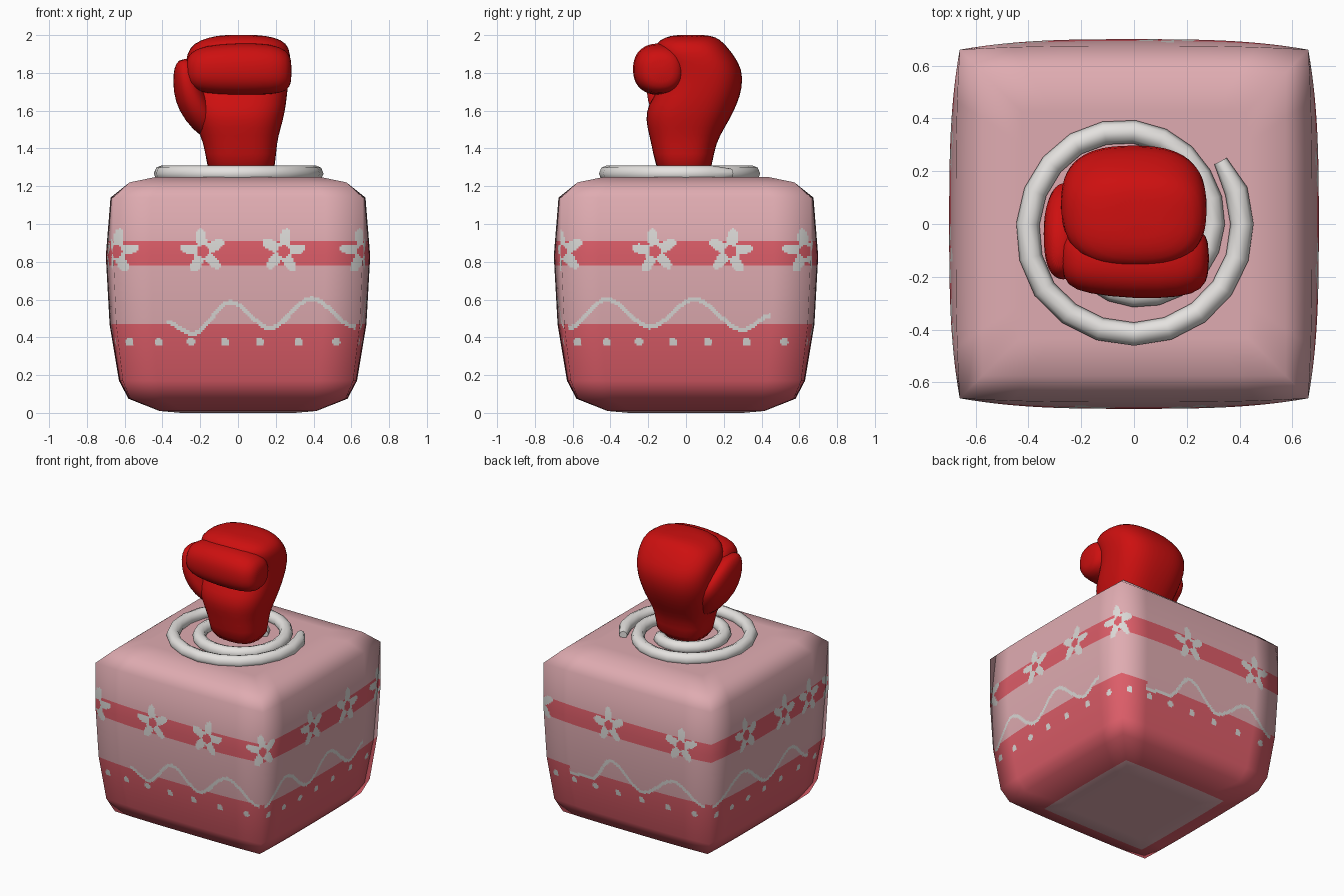
import bpy, bmesh, math
from mathutils import Vector

if "Cube" in bpy.data.objects:
    bpy.data.objects.remove(bpy.data.objects["Cube"])


def mat(name, rgb):
    m = bpy.data.materials.new(name)
    m.diffuse_color = (*rgb, 1)
    m.use_nodes = True
    m.node_tree.nodes["Principled BSDF"].inputs["Base Color"].default_value = m.diffuse_color
    return m


PINK = mat("pale_pink", (0.74, 0.41, 0.44))
ROSE = mat("rose_red", (0.72, 0.11, 0.14))
WHITE = mat("off_white", (0.70, 0.69, 0.67))
ICING = mat("icing_white", (0.78, 0.76, 0.74))
RED = mat("glove_red", (0.61, 0.005, 0.005))


def add(name, mesh, *mats):
    ob = bpy.data.objects.new(name, mesh)
    bpy.context.collection.objects.link(ob)
    for m in mats:
        mesh.materials.append(m)
    return ob


# ---------- painted pattern of the cake, in side number k, position t, height z ----------
SIDE = 1.32
FLOWERS = [(0, -.645), (0, -.185), (0, .24), (0, .66), (1, -.165), (1, .235),
           (1, .63), (2, -.12), (2, .44), (3, -.31), (3, .11), (3, .40)]
WAVES = [  # high and low points of the piped line on each side
    [(-.38, .48), (-.24, .42), (-.04, .585), (.17, .45), (.39, .605), (.62, .455)],
    [(-.62, .45), (-.42, .60), (-.19, .455), (.045, .60), (.30, .44), (.45, .515)],
    [(-.45, .42), (-.27, .43), (-.11, .60), (.13, .44), (.38, .58), (.60, .45)],
    [(-.62, .45), (-.33, .60), (-.06, .44), (.20, .57), (.42, .43)]]
DOTS = [-.575, -.42, -.25, -.07, .115, .32, .52]


def wave(k, t):
    for (a, za), (b, zb) in zip(WAVES[k], WAVES[k][1:]):
        if a <= t <= b:
            f = (t - a) / (b - a)
            slope = (zb - za) * 6 * f * (1 - f) / (b - a)
            return za + (zb - za) * f * f * (3 - 2 * f), slope
    return None


def pattern(k, t, z):
    """0 pink, 1 rose, 2 white"""
    if .72 < z < 1.0:
        for fk, ft in FLOWERS:
            d = (k * SIDE + t - fk * SIDE - ft + 2 * SIDE) % (4 * SIDE) - 2 * SIDE
            if abs(d) < .13:
                r = math.hypot(d, z - .855)
                if r < .032:
                    return 1
                a = math.atan2(z - .855, d) - math.pi / 2 + .15 * math.sin(7 * ft)
                if r < .085 + .037 * math.cos(5 * a):
                    return 2
        return 1 if .782 < z < .908 else 0
    w = wave(k, t)
    if w and abs(z - w[0]) < .011 * math.sqrt(1 + w[1] ** 2):
        return 2
    if any(math.hypot(t - d, z - .375) < .022 for d in DOTS):
        return 2
    return 1 if z < min(.465, w[0] if w else 1) else 0


# ---------- cake: bulging rounded block (side half width, corner half width, height) ----------
PROFILE = [(.30, .30, 0), (.415, .41, .01), (.58, .57, .075), (.63, .61, .17),
           (.68, .645, .47), (.70, .66, .83), (.675, .66, 1.14), (.575, .575, 1.22),
           (.43, .43, 1.25)]
STEPS = [1, 4, 6, 29, 36, 31, 5, 4]
N = 130
prof = [Vector(p) for p in PROFILE]
pn = []
for i in range(len(prof)):
    d = prof[min(i + 1, len(prof) - 1)] - prof[max(i - 1, 0)]
    pn.append(Vector((d.z, -d.x)).normalized())
pn[0], pn[1], pn[-1] = Vector((0, -1)), Vector((.25, -.97)), Vector((0, 1))
rows = []
for i, n in enumerate(STEPS):
    for j in range(n):
        rows.append((prof[i].lerp(prof[i + 1], j / n), pn[i].lerp(pn[i + 1], j / n)))
rows.append((prof[-1], pn[-1]))


def turn(k, along, out):
    return [(along, -out), (out, along), (-along, out), (-out, -along)][k]


verts, normals, faces, index = [], [], [], []
for p, nrm in rows:
    for k in range(4):
        for j in range(N):
            w = 2 * j / N - 1
            out = p.y + (p.x - p.y) * (1 - abs(w) ** 3)
            verts.append((*turn(k, p.y * w, out), p.z))
            ang = math.copysign(max(0, (abs(w) - .7) / .3) * math.pi / 4, w)
            nx, ny = turn(k, math.sin(ang), math.cos(ang))
            normals.append(Vector((nx * nrm.x, ny * nrm.x, nrm.y)).normalized())
R = 4 * N
for r in range(len(rows) - 1):
    p = (rows[r][0] + rows[r + 1][0]) / 2
    for i in range(R):
        a, b = r * R + i, r * R + (i + 1) % R
        faces.append((a, b, b + R, a + R))
        t = p.y * (2 * (i % N + .5) / N - 1)
        index.append(0 if r < STEPS[0] else pattern(i // N, t, p.z))
faces.append(tuple(reversed(range(R))))
faces.append(tuple(range((len(rows) - 1) * R, len(rows) * R)))
index += [0, 0]
me = bpy.data.meshes.new("cake")
me.from_pydata(verts, [], faces)
add("cake", me, PINK, ROSE, WHITE)
me.polygons.foreach_set("material_index", index)
me.polygons.foreach_set("use_smooth", [True] * len(faces))
me.update()
me.normals_split_custom_set_from_vertices([tuple(n) for n in normals])

# ---------- icing: piped spiral on top ----------
RADII = [.405, .415, .42, .375, .31, .285, .25, .20, .17]   # every quarter turn
cu = bpy.data.curves.new("icing_spiral", "CURVE")
cu.dimensions = "3D"
cu.bevel_depth, cu.bevel_resolution, cu.use_fill_caps = .044, 2, True
sp = cu.splines.new("POLY")
count = 8 * 5
sp.points.add(count)
for i in range(count + 1):
    q = i / 5
    j = min(int(q), 7)
    r = RADII[j] + (RADII[j + 1] - RADII[j]) * (q - j)
    a = math.radians(36) - q * math.pi / 2
    sp.points[i].co = (r * math.cos(a), r * math.sin(a), 1.267, 1)
    sp.points[i].radius = .6 if i in (0, count) else 1
ob = add("icing_spiral", cu, ICING)
bpy.context.view_layer.objects.active = ob
ob.select_set(True)
bpy.ops.object.convert(target="MESH")
bpy.ops.object.shade_smooth()


# ---------- boxing glove: lofts of rounded sections (position, a0, a1, b0, b1) ----------
def loft(name, sections, axis="z", power=2.6, seg=28):
    bm = bmesh.new()
    rings = []
    for t, a0, a1, b0, b1 in sections:
        ring = []
        for i in range(seg):
            c, s = math.cos(2 * math.pi * i / seg), math.sin(2 * math.pi * i / seg)
            a = (a0 + a1) / 2 + (a1 - a0) / 2 * math.copysign(abs(c) ** (2 / power), c)
            b = (b0 + b1) / 2 + (b1 - b0) / 2 * math.copysign(abs(s) ** (2 / power), s)
            ring.append(bm.verts.new((a, b, t) if axis == "z" else (t, a, b)))
        rings.append(ring)
    for lo, hi in zip(rings, rings[1:]):
        for i in range(seg):
            j = (i + 1) % seg
            bm.faces.new((lo[i], lo[j], hi[j], hi[i]))
    bm.faces.new(rings[0][::-1])
    bm.faces.new(rings[-1])
    bmesh.ops.recalc_face_normals(bm, faces=bm.faces)
    for f in bm.faces:
        f.smooth = True
    me = bpy.data.meshes.new(name)
    bm.to_mesh(me)
    bm.free()
    ob = add(name, me, RED)
    ob.modifiers.new("smooth", "SUBSURF").levels = 1
    return ob


loft("glove_body", [
    (1.24, -.165, .20, -.15, .135), (1.38, -.17, .20, -.175, .145),
    (1.47, -.20, .215, -.195, .18), (1.55, -.235, .24, -.215, .23),
    (1.63, -.26, .255, -.205, .27), (1.72, -.275, .265, -.14, .30),
    (1.82, -.28, .275, -.12, .30), (1.90, -.275, .28, -.17, .25),
    (1.96, -.235, .26, -.16, .20), (1.99, -.15, .19, -.11, .16),
    (2.002, -.07, .10, -.05, .10)])
loft("glove_fingers", [
    (-.275, -.17, -.08, 1.77, 1.86), (-.255, -.235, -.03, 1.72, 1.91),
    (-.18, -.265, 0, 1.69, 1.945), (0, -.285, 0, 1.68, 1.96),
    (.18, -.28, 0, 1.685, 1.955), (.26, -.25, -.02, 1.70, 1.92),
    (.285, -.19, -.07, 1.75, 1.87)], axis="x", power=2.3)
loft("glove_thumb", [
    (1.45, -.19, -.08, -.08, .08), (1.55, -.285, -.10, -.17, .12),
    (1.65, -.335, -.15, -.205, .17), (1.75, -.345, -.20, -.215, .15),
    (1.83, -.34, -.22, -.20, .05), (1.875, -.31, -.25, -.16, -.05)], power=2.3)
